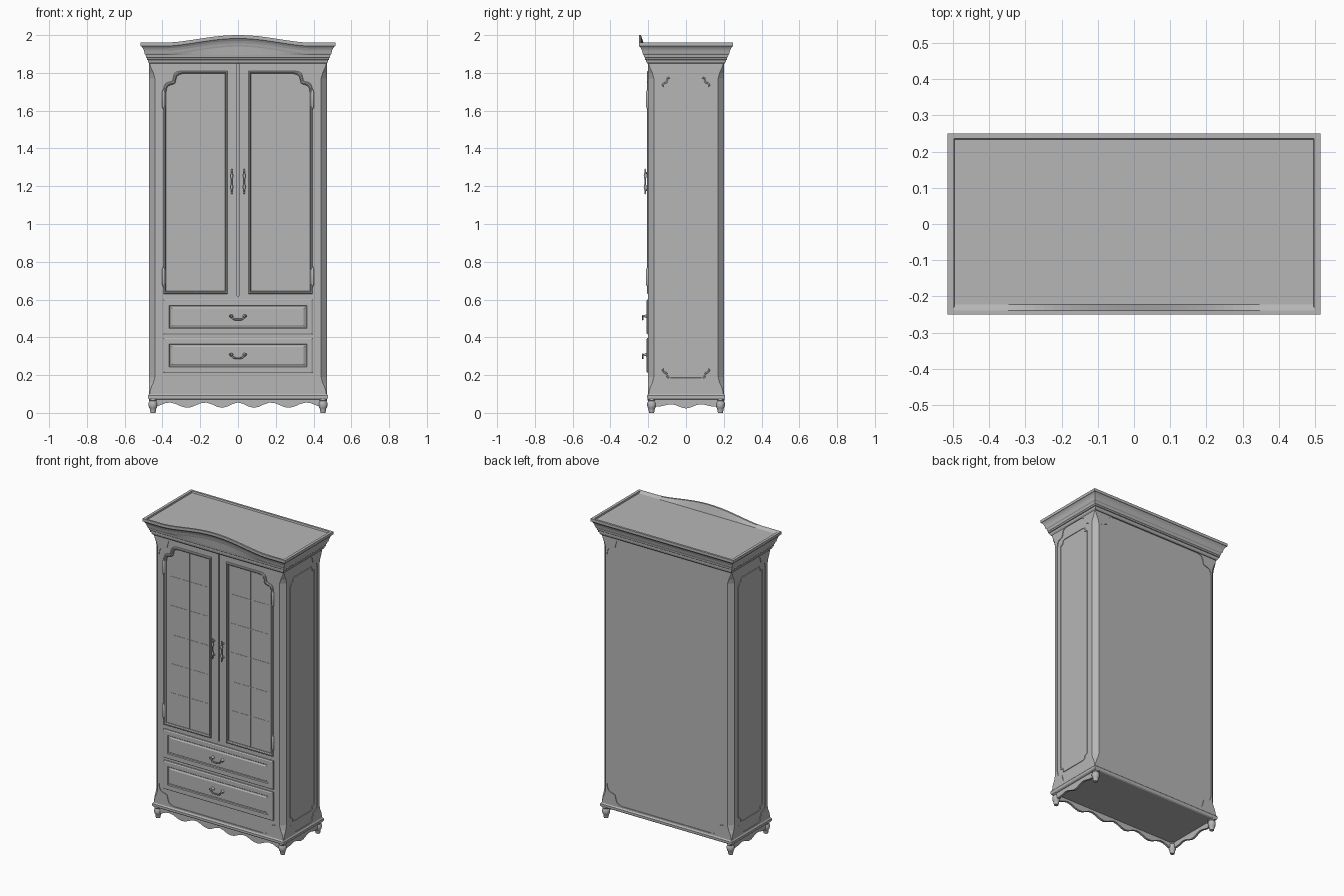
import bpy, bmesh
from math import pi, cos, sin
from mathutils import Matrix, Vector

if "Cube" in bpy.data.objects:
    bpy.data.objects.remove(bpy.data.objects["Cube"])

grey = bpy.data.materials.new("painted grey")
grey.use_nodes = True
tone = (0.47, 0.47, 0.47, 1)
grey.diffuse_color = tone
grey.node_tree.nodes["Principled BSDF"].inputs["Base Color"].default_value = tone

HW, HD = 0.47, 0.2          # half width and half depth of the case


def finish(name, bm, smooth=False):
    bmesh.ops.remove_doubles(bm, verts=bm.verts, dist=1e-5)
    bmesh.ops.recalc_face_normals(bm, faces=bm.faces)
    mesh = bpy.data.meshes.new(name)
    bm.to_mesh(mesh)
    bm.free()
    mesh.materials.append(grey)
    ob = bpy.data.objects.new(name, mesh)
    bpy.context.collection.objects.link(ob)
    if smooth:
        bpy.ops.object.select_all(action='DESELECT')
        ob.select_set(True)
        bpy.context.view_layer.objects.active = ob
        bpy.ops.object.shade_smooth_by_angle(angle=0.6)
    return ob


def loft(name, rings, wrap=False, smooth=False):
    """Skin closed rings; cap the ends, or join last to first."""
    bm = bmesh.new()
    vs = [[bm.verts.new(p) for p in r] for r in rings]
    n = len(vs[0])
    pairs = list(zip(vs, vs[1:])) + ([(vs[-1], vs[0])] if wrap else [])
    for a, b in pairs:
        for i in range(n):
            j = (i + 1) % n
            bm.faces.new((a[i], a[j], b[j], b[i]))
    if not wrap:
        bm.faces.new(vs[0])
        bm.faces.new(vs[-1])
    return finish(name, bm, smooth)


def box(name, x0, x1, y0, y1, z0, z1):
    return loft(name, [[(x0, y0, z), (x1, y0, z), (x1, y1, z), (x0, y1, z)] for z in (z0, z1)])


def turned(name, at, profile, axis='Z', sides=16):
    rot = Matrix.Rotation(pi / 2, 3, 'X') if axis == 'Y' else Matrix.Identity(3)
    rings = [[Vector(at) + rot @ Vector((r * cos(2 * pi * i / sides), r * sin(2 * pi * i / sides), h))
              for i in range(sides)] for h, r in profile]
    return loft(name, rings, smooth=True)


# Ogee used at shaped panel corners, as fractions of the corner size
OGEE = [(0, 1), (.04, .8), (.12, .66), (.26, .6), (.42, .56), (.52, .52),
        (.56, .42), (.6, .26), (.66, .12), (.8, .04), (1, 0)]


def outline(cx, cz, hw, hh, corners, inset=0):
    """Panel outline; corner sizes run bottom left, bottom right, top right, top left."""
    hw, hh = hw - inset, hh - inset
    pts = []
    for (sx, sz), (cw, ch) in zip([(-1, -1), (1, -1), (1, 1), (-1, 1)], corners):
        run = [(cx + sx * (hw - a * cw), cz + sz * (hh - b * ch)) for a, b in OGEE]
        pts += run if sx * sz > 0 else run[::-1]
    return pts


def on_face(k, pts, d):
    """Place (u, z) points on case side k, raised by d."""
    rot = Matrix.Rotation(k * pi / 2, 3, 'Z')
    face = HW if k % 2 else HD
    return [rot @ Vector((u, -face - d, z)) for u, z in pts]


def panel(name, k, shape, levels, wrap=False):
    return loft(name, [on_face(k, outline(*shape, inset=i), d) for i, d in levels], wrap)


def carve(target, cutter):
    mod = target.modifiers.new("cut", 'BOOLEAN')
    mod.object, mod.operation, mod.solver = cutter, 'DIFFERENCE', 'EXACT'
    dg = bpy.context.evaluated_depsgraph_get()
    mesh = bpy.data.meshes.new_from_object(target.evaluated_get(dg))
    target.modifiers.clear()
    target.data = mesh
    bpy.data.objects.remove(cutter)


# Case with stopped chamfers on the corners
rings = []
for z, c in [(.09, .003), (.115, .005), (.14, .012), (.16, .022), (.19, .03),
             (1.77, .03), (1.8, .022), (1.82, .012), (1.84, .005), (1.87, .003)]:
    ring = []
    for sx, sy in [(-1, -1), (1, -1), (1, 1), (-1, 1)]:
        two = [(sx * HW, sy * (HD - c), z), (sx * (HW - c), sy * HD, z)]
        ring += two if sx * sy > 0 else two[::-1]
    rings.append(ring)
case = loft("case", rings)

# Shaped recess on every side
SQ = (0, 0)
for k in range(4):
    half, corner = (.15, (.085, .1)) if k % 2 else (.432, (.11, .12))
    shape = (0, .98, half, .87, [corner] * 4)
    carve(case, panel("recess_cutter", k, shape, [(0, -.004), (0, .02)]))
    if k % 2:
        panel("side_panel_bead", k, (0, .98, .128, .80, [(.04, .05)] * 4),
              [(0, -.006), (.002, -.001), (.006, -.001), (.008, -.006)], True)

# Doors: opening, moulding, glazing bars, hinges and pulls
carve(case, box("gap_cutter", -.004, .004, -.3, -.188, .62, 1.853))
for s in (-1, 1):
    side = "left" if s > 0 else "right"
    big = (.09, .1)
    corners = [SQ, SQ, big if s > 0 else SQ, big if s < 0 else SQ]
    shape = (s * .225, 1.22, .17, .59, corners)
    carve(case, panel("opening_cutter", 0, shape, [(.01, -.014), (.01, .02)]))
    panel(side + "_door_moulding", 0, shape,
          [(0, -.008), (0, .003), (.004, .007), (.009, .007), (.014, .001), (.014, -.008)], True)
    box(side + "_door_upright_bar", s * .22 - .003, s * .22 + .003, -.19, -.183, .64, 1.79)
    for i in range(5):
        z = .84 + i * .19
        for x in (.152, .288):
            box(side + "_door_cross_bar", s * x - .067, s * x + .067, -.1875, -.183, z - .003, z + .003)
    for z in (.72, 1.66):
        turned(side + "_door_hinge", (s * .395, -.204, z),
               [(-.055, .001), (-.045, .005), (-.038, .008), (.038, .008), (.045, .005), (.055, .001)])
    turned(side + "_door_pull", (s * .033, -.216, 1.225),
           [(-.068, .001), (-.06, .005), (-.045, .004), (-.03, .008), (-.012, .004), (.012, .004),
            (.03, .008), (.045, .004), (.06, .005), (.068, .001)], sides=12)
    for z in (1.18, 1.27):
        turned(side + "_pull_post", (s * .033, -.19, z), [(0, .006), (.026, .004)], 'Y', 10)

# Drawers with framed fronts and drop handles
for name, z in (("upper", .508), ("lower", .304)):
    panel(name + "_drawer_front", 0, (0, z, .396, .093, [SQ] * 4),
          [(0, -.008), (0, .004), (.006, .008), (.032, .008), (.036, .003),
           (.042, .003), (.048, .007)])
    for s in (-1, 1):
        turned(name + "_handle_rosette", (s * .035, -.204, z + .004),
               [(0, .011), (.006, .009), (.02, .004), (.026, .001)], 'Y', 12)
    curve = bpy.data.curves.new(name + "_drawer_handle", 'CURVE')
    curve.dimensions = '3D'
    curve.bevel_depth = .0045
    curve.bevel_resolution = 2
    curve.use_fill_caps = True
    curve.resolution_u = 5
    path = [(-.047, .007), (-.036, .004), (-.026, -.01), (0, -.014), (.026, -.01), (.036, .004), (.047, .007)]
    sp = curve.splines.new('BEZIER')
    sp.bezier_points.add(len(path) - 1)
    for p, (x, dz) in zip(sp.bezier_points, path):
        p.co = (x, -.229, z + dz)
        p.handle_left_type = p.handle_right_type = 'AUTO'
    curve.materials.append(grey)
    bpy.context.collection.objects.link(bpy.data.objects.new(curve.name, curve))


# Cornice: stacked mouldings whose upper part sweeps up in an arch at the front
def arch(x):
    return .04 * (.5 + .5 * cos(pi * min(abs(x) / .38, 1))) ** .8


STEPS = 40


def cornice_ring(z, hw, front, back, lift):
    xs = [hw * (2 * i / STEPS - 1) for i in range(STEPS + 1)]
    return [(x, front, z + lift * arch(x)) for x in xs] + [(hw, back, z), (-hw, back, z)]


levels = [(1.85, .0, 0), (1.858, .006, 0), (1.868, .008, 0), (1.87, .013, 0), (1.88, .013, 0),
          (1.884, .017, 0), (1.895, .019, 0), (1.899, .023, 1), (1.905, .025, 1), (1.918, .028, 1),
          (1.93, .033, 1), (1.94, .04, 1), (1.942, .045, 1), (1.96, .045, 1)]
rings = [cornice_ring(z, HW + e, -HD - .005 - e, HD + .005 + e, w) for z, e, w in levels]
rings.append(cornice_ring(1.96, .497, -.238, .236, 1))
rings.append(cornice_ring(1.95, .495, -.222, .233, 0))
loft("cornice", rings)

# Plinth moulding
loft("plinth", [[(sx * (HW + e), sy * (HD + e), z) for sx, sy in [(-1, -1), (1, -1), (1, 1), (-1, 1)]]
                for z, e in [(.07, -.004), (.074, .003), (.08, .006), (.092, .006), (.097, .002), (.1, 0)]])


# Scalloped aprons on the front and both sides
def apron(name, k, half, wave):
    n = 32
    us = [half * (2 * i / n - 1) for i in range(n + 1)]
    pts = [(u, wave(u / half)) for u in us] + [(half, .075), (-half, .075)]
    loft(name, [on_face(k, pts, d) for d in (-.022, -.008)])


apron("front_apron", 0, .44, lambda t: .041 + .014 * cos(2.4 * 2 * pi * abs(t) ** .95))
for k, name in ((1, "left_apron"), (3, "right_apron")):
    apron(name, k, .17, lambda t: .036 - .012 * cos(2 * pi * t) * (1 - t * t))

# Turned feet
for sx in (-1, 1):
    for sy in (-1, 1):
        turned("foot", (sx * .45, sy * .182, 0),
               [(0, .013), (.012, .016), (.022, .017), (.026, .02), (.034, .023), (.05, .024),
                (.058, .021), (.062, .018), (.066, .022), (.075, .022)])
